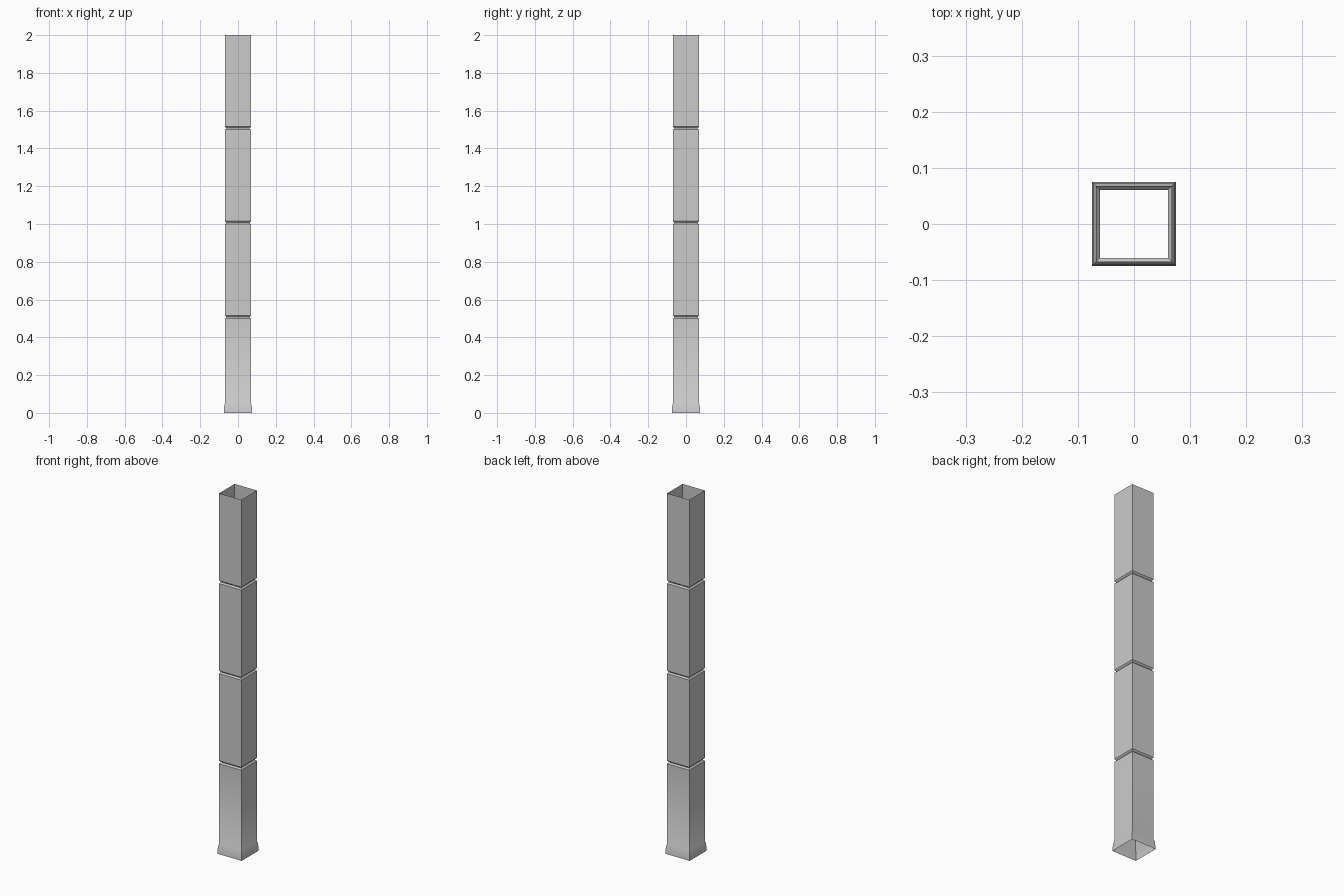
import bpy, bmesh

if "Cube" in bpy.data.objects:
    bpy.data.objects.remove(bpy.data.objects["Cube"])

# Half-width / height profile: flared foot collar, then four tube segments with V grooves
profile = [(0.075, 0.0), (0.072, 0.045), (0.068, 0.052)]
for z in (0.507, 1.007, 1.507):
    profile += [(0.068, z - 0.008), (0.061, z), (0.068, z + 0.008)]
profile.append((0.068, 2.0))

# Hollow square post, open at both ends
bm = bmesh.new()
rings = [[bm.verts.new((sx * r, sy * r, z))
          for sx, sy in ((-1, -1), (1, -1), (1, 1), (-1, 1))] for r, z in profile]
for low, high in zip(rings, rings[1:]):
    for i in range(4):
        j = (i + 1) % 4
        bm.faces.new((low[i], low[j], high[j], high[i]))

mesh = bpy.data.meshes.new("square_post")
bm.to_mesh(mesh)
bm.free()
post = bpy.data.objects.new("square_post", mesh)
bpy.context.collection.objects.link(post)

# Soft shading along the faces, crisp corners
bpy.context.view_layer.objects.active = post
post.select_set(True)
bpy.ops.object.shade_smooth_by_angle(angle=0.6)
